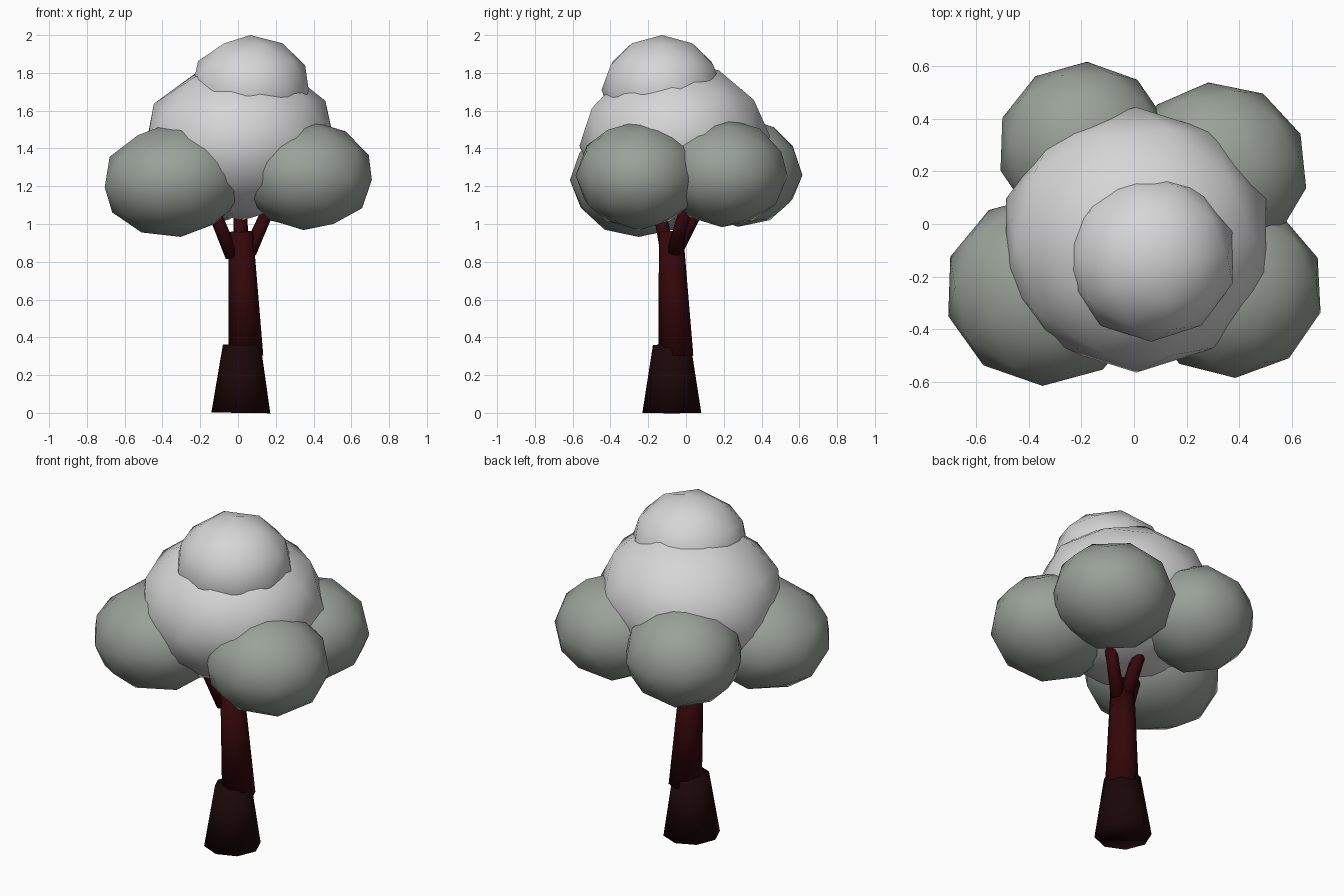
import bpy
import math
from mathutils import Vector

cube = bpy.data.objects.get("Cube")
if cube:
    bpy.data.objects.remove(cube, do_unlink=True)


def material(name, rgb):
    mat = bpy.data.materials.new(name)
    mat.use_nodes = True
    colour = (*rgb, 1)
    mat.diffuse_color = colour
    bsdf = mat.node_tree.nodes["Principled BSDF"]
    bsdf.inputs["Base Color"].default_value = colour
    bsdf.inputs["Roughness"].default_value = 0.9
    return mat


pale_grey = material("pale grey leaves", (0.67, 0.67, 0.67))
sage = material("sage leaves", (0.32, 0.36, 0.315))
red_bark = material("red bark", (0.034, 0.002, 0.003))
dark_bark = material("dark bark", (0.011, 0.002, 0.0025))


def blob(name, centre, size, tilt, mat):
    """Faceted, slightly squashed ball of leaves; tilt in degrees."""
    bpy.ops.mesh.primitive_ico_sphere_add(subdivisions=2, radius=1, location=centre)
    obj = bpy.context.object
    obj.name = name
    obj.scale = size
    obj.rotation_euler = [math.radians(a) for a in tilt]
    obj.data.materials.append(mat)
    bpy.ops.object.shade_smooth()


def limb(name, start, end, r_start, r_end, mat):
    """Tapered eight-sided wooden limb between two points."""
    a, b = Vector(start), Vector(end)
    bpy.ops.mesh.primitive_cone_add(vertices=8, radius1=r_start, radius2=r_end,
                                    depth=(b - a).length, location=(a + b) / 2)
    obj = bpy.context.object
    obj.name = name
    obj.rotation_mode = "QUATERNION"
    obj.rotation_quaternion = Vector((0, 0, 1)).rotation_difference(b - a)
    obj.data.materials.append(mat)
    bpy.ops.object.shade_smooth()


# Crown
blob("crown_top", (0.065, -0.127, 1.71), (0.325, 0.32, 0.29), (0, 0, 0), pale_grey)
blob("crown_middle", (0.008, -0.06, 1.44), (0.52, 0.505, 0.42), (3, -3, 0), pale_grey)

# Lower leaf clusters
blob("front_right_leaves", (-0.335, -0.25, 1.232), (0.388, 0.365, 0.302), (0, -6, -2), sage)
blob("front_left_leaves", (0.367, -0.25, 1.257), (0.355, 0.335, 0.29), (0, 4, 3), sage)
blob("back_left_leaves", (0.317, 0.205, 1.27), (0.345, 0.335, 0.287), (-3, 0, 6), sage)
blob("back_right_leaves", (-0.19, 0.292, 1.275), (0.33, 0.325, 0.29), (-3, 0, -2), sage)

# Trunk
limb("trunk_base", (0.015, -0.075, 0), (0.02, -0.075, 0.36), 0.156, 0.10, dark_bark)
limb("trunk", (0.042, -0.053, 0.30), (0.015, -0.08, 0.96), 0.092, 0.064, red_bark)

# Branches
limb("right_branch", (-0.03, -0.095, 0.83), (-0.15, -0.15, 1.12), 0.038, 0.032, red_bark)
limb("left_branch", (0.06, -0.065, 0.85), (0.18, 0.01, 1.12), 0.038, 0.032, red_bark)
limb("back_branch", (0.015, -0.05, 0.87), (0.012, 0.08, 1.12), 0.04, 0.036, red_bark)
